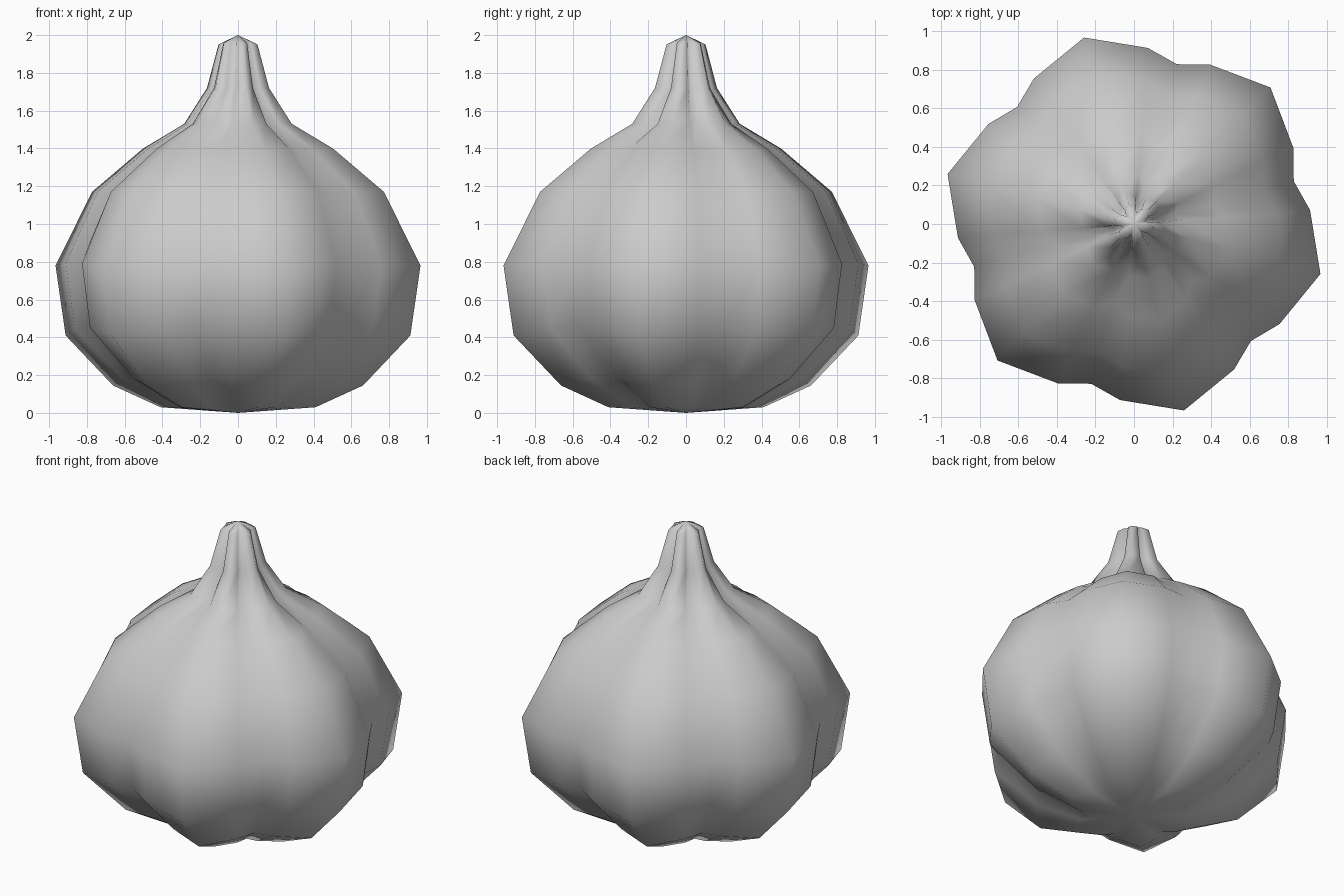
import bpy
import bmesh
from math import radians, cos, sin

cube = bpy.data.objects.get("Cube")
if cube:
    bpy.data.objects.remove(cube, do_unlink=True)

LOBES = 6
FIRST_RIDGE = 45

# Profiles (radius, height) from base to stem tip
ridge = [(.425, .03), (.685, .145), (.945, .41), (1.0, .78), (.80, 1.17),
         (.52, 1.40), (.295, 1.53), (.17, 1.72), (.107, 1.95)]
flank = [(.34, .03), (.61, .18), (.868, .45), (.915, .79), (.745, 1.17),
         (.475, 1.40), (.265, 1.53), (.14, 1.72), (.085, 1.96)]
groove = [(.29, .03), (.555, .19), (.81, .46), (.857, .80), (.69, 1.17),
          (.42, 1.40), (.215, 1.53), (.095, 1.72), (.055, 1.96)]

# One lobe, as angle offsets from its ridge
lobe = [(0, ridge), (19.5, flank), (30, groove), (40.5, flank)]

skin = bpy.data.materials.new("pale_grey_skin")
skin.use_nodes = True
colour = (.6, .6, .6, 1)
skin.diffuse_color = colour
skin.node_tree.nodes["Principled BSDF"].inputs["Base Color"].default_value = colour

# Loft the lobed bulb from vertical columns
bm = bmesh.new()
columns = []
for i in range(LOBES):
    for offset, profile in lobe:
        a = radians(FIRST_RIDGE + i * 360 / LOBES + offset)
        columns.append([bm.verts.new((r * cos(a), r * sin(a), z)) for r, z in profile])
base = bm.verts.new((0, 0, 0))
tip = bm.verts.new((0, 0, 2))
for i, col in enumerate(columns):
    nxt = columns[(i + 1) % len(columns)]
    bm.faces.new((base, nxt[0], col[0]))
    bm.faces.new((tip, col[-1], nxt[-1]))
    for j in range(len(col) - 1):
        bm.faces.new((col[j], nxt[j], nxt[j + 1], col[j + 1]))
bmesh.ops.recalc_face_normals(bm, faces=bm.faces)
for f in bm.faces:
    f.smooth = True

mesh = bpy.data.meshes.new("lobed_bulb")
bm.to_mesh(mesh)
bm.free()
mesh.materials.append(skin)
bulb = bpy.data.objects.new("lobed_bulb", mesh)
bpy.context.collection.objects.link(bulb)
